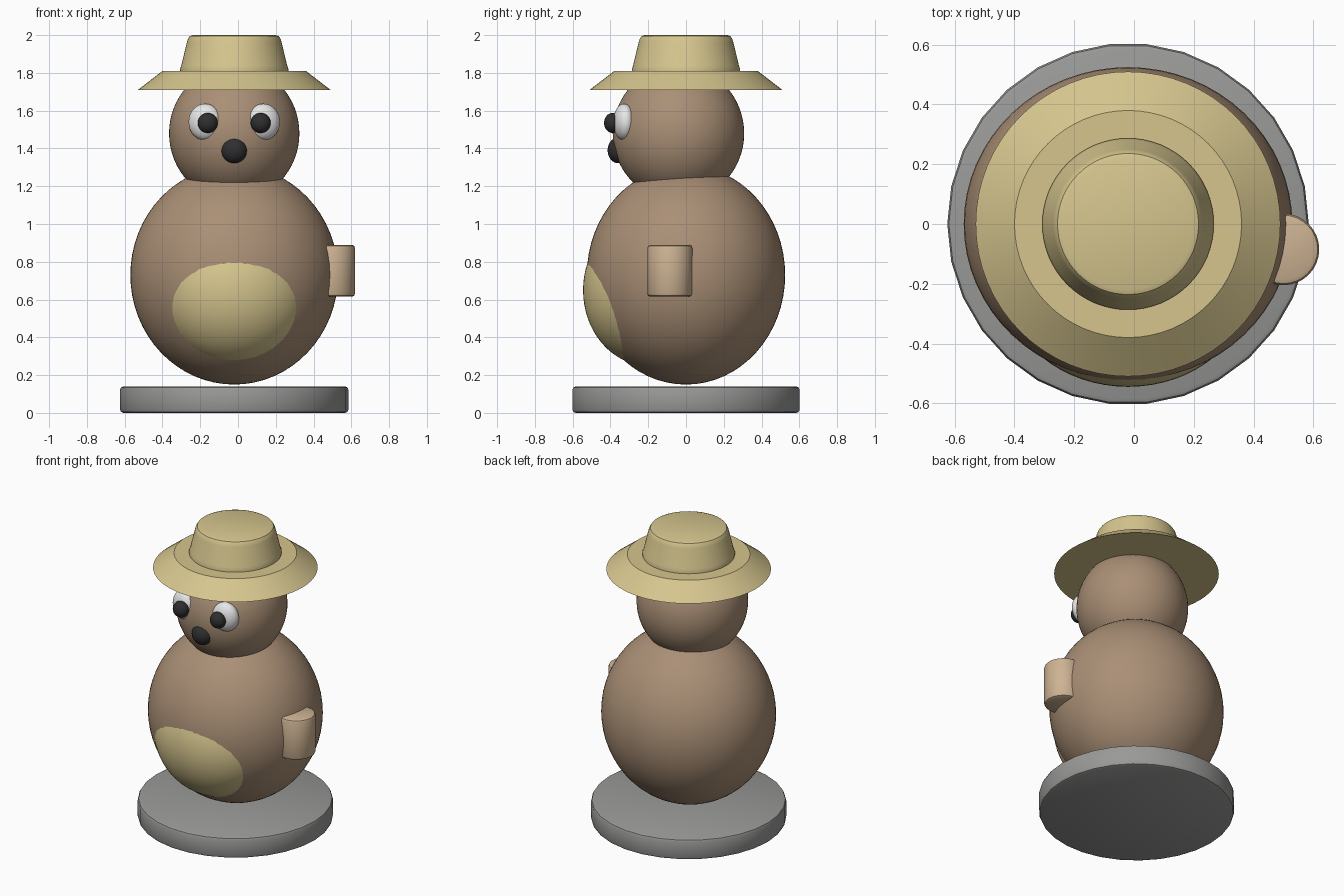
import bpy, bmesh, math
from mathutils import Matrix, Vector

cube = bpy.data.objects.get("Cube")
if cube:
    bpy.data.objects.remove(cube, do_unlink=True)

MID = -0.02  # x of the figure's axis


def material(name, r, g, b):
    m = bpy.data.materials.new(name)
    m.use_nodes = True
    m.diffuse_color = (r, g, b, 1)
    m.node_tree.nodes["Principled BSDF"].inputs["Base Color"].default_value = (r, g, b, 1)
    return m


brown = material("brown", 0.40, 0.275, 0.18)
straw = material("straw", 0.67, 0.56, 0.27)
tan = material("tan", 0.61, 0.45, 0.29)
grey = material("grey", 0.32, 0.32, 0.315)
white = material("white", 0.8, 0.8, 0.8)
black = material("black", 0.028, 0.028, 0.03)


def finish(name, bm, mat):
    bmesh.ops.recalc_face_normals(bm, faces=bm.faces)
    mesh = bpy.data.meshes.new(name)
    bm.to_mesh(mesh)
    bm.free()
    mesh.materials.append(mat)
    ob = bpy.data.objects.new(name, mesh)
    bpy.context.collection.objects.link(ob)
    bpy.ops.object.select_all(action='DESELECT')
    ob.select_set(True)
    bpy.context.view_layer.objects.active = ob
    bpy.ops.object.shade_smooth_by_angle(angle=math.radians(30))
    return ob


def ellipsoid(name, centre, radii, mat, segments=32, turn=0):
    bm = bmesh.new()
    bmesh.ops.create_uvsphere(bm, u_segments=segments, v_segments=segments // 2, radius=1)
    place = Matrix.Translation(centre) @ Matrix.Rotation(turn, 4, 'Z') @ Matrix.Diagonal((*radii, 1))
    bmesh.ops.transform(bm, matrix=place, verts=bm.verts)
    return finish(name, bm, mat)


def lathe(name, profile, centre, mat, sides):
    """Revolve a (radius, height) profile and cap both ends."""
    bm = bmesh.new()
    rings = []
    for r, z in profile:
        rings.append([bm.verts.new((centre[0] + r * math.cos(2 * math.pi * i / sides),
                                    centre[1] + r * math.sin(2 * math.pi * i / sides), z))
                      for i in range(sides)])
    for low, high in zip(rings, rings[1:]):
        for i in range(sides):
            j = (i + 1) % sides
            bm.faces.new((low[i], low[j], high[j], high[i]))
    bm.faces.new(rings[0])
    bm.faces.new(rings[-1])
    return finish(name, bm, mat)


def rounded_disc(radius, bottom, top, edge):
    """Profile of a cylinder with softened rims."""
    s = edge * 0.3
    return [(radius - edge, bottom), (radius - s, bottom + s), (radius, bottom + edge),
            (radius, top - edge), (radius - s, top - s), (radius - edge, top)]


# Stand
lathe("base", rounded_disc(0.605, 0, 0.14, 0.018), (MID, 0), grey, 30)

# Body with belly patch and side tab
ellipsoid("body", (MID, 0, 0.73), (0.55, 0.525, 0.58), brown, 64)
ellipsoid("belly", (MID, -0.2, 0.65), (0.41, 0.345, 0.4), straw, 64)
lathe("side_tab", rounded_disc(0.12, 0.615, 0.89, 0.018), (0.5, -0.085), tan, 32)

# Head and face
ellipsoid("head", (MID, -0.04, 1.48), (0.345, 0.348, 0.36), brown, 64)
ellipsoid("nose", (MID, -0.36, 1.39), (0.068, 0.055, 0.068), black)
for side, s in (("left", 1), ("right", -1)):
    ellipsoid(side + "_eye", (MID + s * 0.155, -0.328, 1.54), (0.088, 0.056, 0.097), white,
              turn=s * 0.2)
    ellipsoid(side + "_pupil", (MID + s * 0.14, -0.388, 1.535), (0.053, 0.046, 0.053), black)
    ellipsoid(side + "_ear", (MID + s * 0.235, 0, 1.78), (0.06, 0.07, 0.06), brown)

# Hat
lathe("hat_brim", [(0.51, 1.71), (0.38, 1.81)], (MID, 0), straw, 64)
lathe("hat_crown", [(0.285, 1.8), (0.287, 1.82), (0.28, 1.84), (0.25, 1.965),
                    (0.245, 1.98), (0.236, 1.994), (0.22, 2.0)], (MID, 0), straw, 64)
